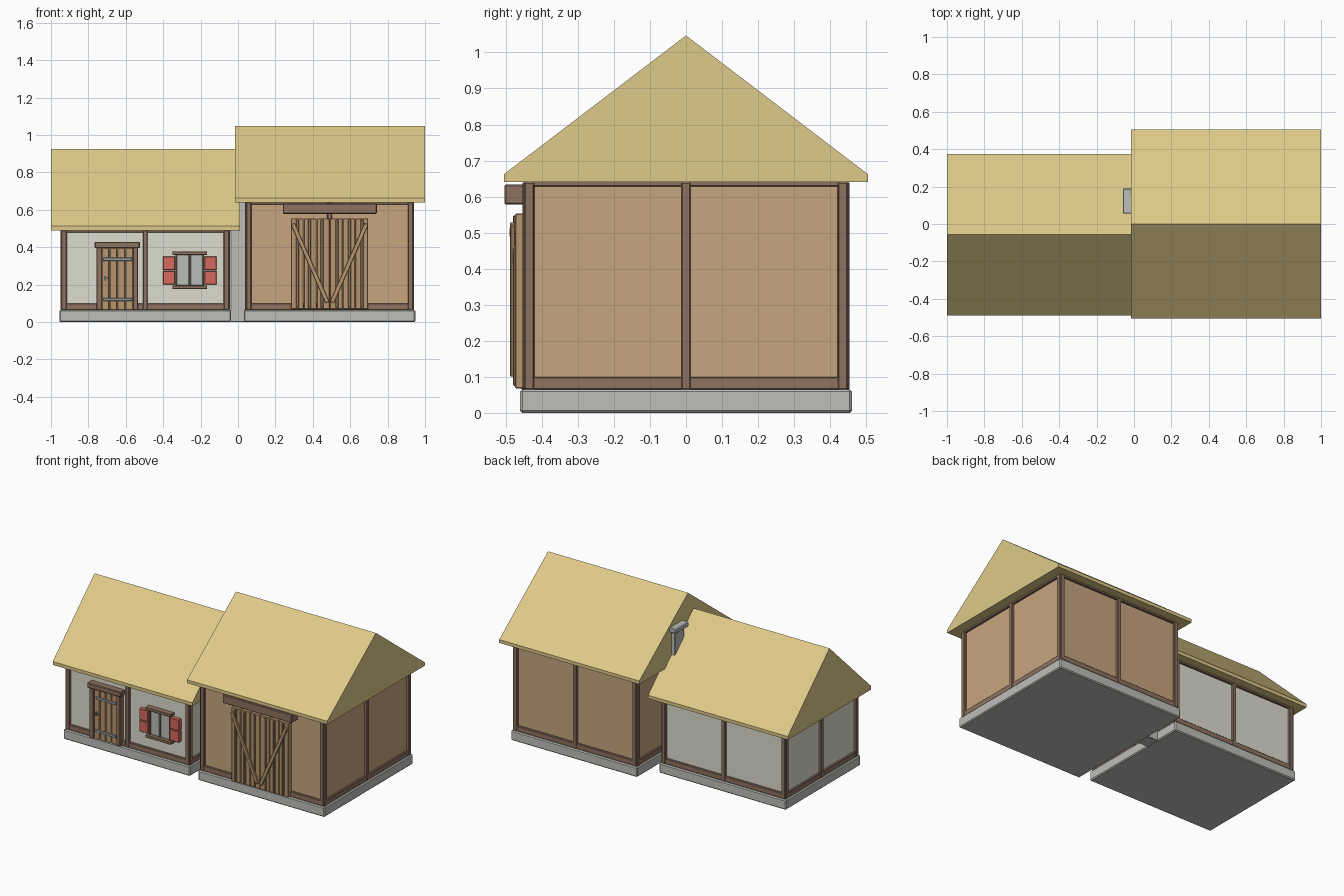
import bpy, bmesh, math
from mathutils import Matrix, Vector

if "Cube" in bpy.data.objects:
    bpy.data.objects.remove(bpy.data.objects["Cube"])


def colour(name, r, g, b):
    lin = [((c / 255 + 0.055) / 1.055) ** 2.4 for c in (r, g, b)]
    m = bpy.data.materials.new(name)
    m.diffuse_color = (*lin, 1)
    m.use_nodes = True
    m.node_tree.nodes["Principled BSDF"].inputs["Base Color"].default_value = m.diffuse_color
    return m


THATCH = colour("thatch", 222, 202, 137)
TIMBER = colour("timber_brown", 141, 114, 96)
CLAY = colour("tan_wall", 198, 165, 128)
PLASTER = colour("pale_plaster", 222, 220, 206)
STONE = colour("grey_stone", 190, 190, 186)
PLANK = colour("plank_wood", 184, 150, 110)
RED = colour("shutter_red", 214, 104, 94)
GLASS = colour("window_grey", 186, 191, 186)
IRON = colour("hinge_grey", 150, 152, 152)


def finish(bm, name, mat, bevel=0):
    bmesh.ops.recalc_face_normals(bm, faces=bm.faces)
    me = bpy.data.meshes.new(name)
    bm.to_mesh(me)
    bm.free()
    me.materials.append(mat)
    ob = bpy.data.objects.new(name, me)
    bpy.context.collection.objects.link(ob)
    if bevel:
        mod = ob.modifiers.new("bevel", 'BEVEL')
        mod.width, mod.segments = bevel, 1
    return ob


def add_box(bm, x0, x1, y0, y1, z0, z1):
    mat = (Matrix.Translation(((x0 + x1) / 2, (y0 + y1) / 2, (z0 + z1) / 2))
           @ Matrix.Diagonal((x1 - x0, y1 - y0, z1 - z0, 1)))
    bmesh.ops.create_cube(bm, size=1, matrix=mat)


def boxes(name, mat, dims, bevel=0.003):
    bm = bmesh.new()
    for d in dims:
        add_box(bm, *d)
    return finish(bm, name, mat, bevel)


def roof(name, x0, x1, yc, half, eave, lip, ridge):
    bm = bmesh.new()
    prof = [(-half, eave), (half, eave), (half, lip), (0, ridge), (-half, lip)]
    ends = [[bm.verts.new((x, yc + y, z)) for y, z in prof] for x in (x0, x1)]
    for e in ends:
        bm.faces.new(e)
    for i in range(5):
        j = (i + 1) % 5
        bm.faces.new((ends[0][i], ends[0][j], ends[1][j], ends[1][i]))
    finish(bm, name, THATCH)


def timber_frame(name, cx, cy, hx, hy, top):
    """Framed panel on each of the four walls: corner posts, middle post, sill, top rail."""
    bm = bmesh.new()
    for k in range(4):
        along, out = (hx, hy) if k % 2 == 0 else (hy, hx)
        a = along - 0.012
        y0, y1 = -out + 0.006, -out + 0.04
        part = bmesh.new()
        for p0, p1 in ((-a, -a + 0.027), (-0.013, 0.013), (a - 0.027, a)):
            add_box(part, p0, p1, y0, y1, 0.065, top)
        add_box(part, -a + 0.003, a - 0.003, y0 + 0.003, y1, 0.065, 0.1)
        add_box(part, -a + 0.003, a - 0.003, y0 + 0.003, y1, top - 0.012, top + 0.01)
        bmesh.ops.transform(part, verts=part.verts, matrix=Matrix.Translation((cx, cy, 0))
                            @ Matrix.Rotation(k * math.pi / 2, 4, 'Z'))
        tmp = bpy.data.meshes.new("tmp")
        part.to_mesh(tmp)
        part.free()
        bm.from_mesh(tmp)
        bpy.data.meshes.remove(tmp)
    finish(bm, name, TIMBER, 0.003)


def building(name, cx, cy, hx, hy, top, wall):
    boxes(name + "_base", STONE, [(cx - hx, cx + hx, cy - hy, cy + hy, 0, 0.065)], 0.006)
    w = 0.022
    boxes(name + "_walls", wall, [(cx - hx + w, cx + hx - w, cy - hy + w, cy + hy - w, 0.05, top + 0.01)], 0)
    timber_frame(name + "_frame", cx, cy, hx, hy, top)


# Barn and cottage shells
building("barn", 0.49, 0, 0.458, 0.46, 0.64, CLAY)
roof("barn_roof", -0.015, 1.0, 0, 0.505, 0.64, 0.662, 1.047)
building("cottage", -0.496, -0.057, 0.459, 0.388, 0.49, PLASTER)
roof("cottage_roof", -1.0, 0.012, -0.057, 0.432, 0.49, 0.512, 0.925)

# Chimney between the two buildings
boxes("chimney", STONE, [(-0.04, 0.04, 0.075, 0.17, 0, 0.87)])
boxes("chimney_cap", STONE, [(-0.06, 0.06, 0.055, 0.19, 0.86, 0.89)], 0.005)

# Barn door: planks, battens, V braces and lintel
n, x0, x1 = 6, 0.283, 0.697
step = (x1 - x0) / n
boxes("barn_door", PLANK, [(x0 + i * step + 0.001, x0 + (i + 1) * step - 0.001, -0.474, -0.43, 0.068, 0.553)
                           for i in range(n)])
boxes("barn_door_battens", TIMBER, [(0.49 + s * d - 0.008, 0.49 + s * d + 0.008, -0.48, -0.465, 0.075, 0.548)
                                    for s in (-1, 1) for d in (0.04, 0.107, 0.172)])
bm = bmesh.new()
for s in (-1, 1):
    a, b = Vector((0.49 + s * 0.197, -0.481, 0.525)), Vector((0.49 + s * 0.012, -0.481, 0.105))
    d = b - a
    rot = Matrix.Rotation(math.atan2(d.x, d.z), 4, 'Y')
    bmesh.ops.create_cube(bm, size=1, matrix=Matrix.Translation((a + b) / 2) @ rot
                          @ Matrix.Diagonal((0.022, 0.014, d.length, 1)))
finish(bm, "barn_door_braces", PLANK, 0.002)
boxes("barn_lintel", TIMBER, [(0.24, 0.742, -0.504, -0.44, 0.578, 0.633)], 0.004)

# Cottage door: planks, jambs, lintel, hinges and handle
n, x0, x1 = 4, -0.73, -0.56
step = (x1 - x0) / n
boxes("cottage_door", PLANK, [(x0 + i * step + 0.0015, x0 + (i + 1) * step - 0.0015, -0.448, -0.41, 0.065, 0.395)
                              for i in range(n)])
boxes("door_jambs", TIMBER, [(-0.757, -0.728, -0.458, -0.41, 0.065, 0.4),
                             (-0.562, -0.535, -0.458, -0.41, 0.065, 0.4)])
boxes("door_lintel", TIMBER, [(-0.767, -0.524, -0.467, -0.41, 0.395, 0.428)], 0.004)
boxes("door_hinges", IRON, [(-0.722, -0.568, -0.453, -0.44, z, z + 0.017) for z in (0.112, 0.327)], 0.002)
boxes("door_handle", IRON, [(-0.715, -0.706, -0.46, -0.44, 0.222, 0.245),
                            (-0.715, -0.69, -0.46, -0.454, 0.232, 0.238)], 0)

# Cottage window: panes, frame, sill and header, shutters
wx = -0.258
boxes("window_panes", GLASS, [(wx - 0.07, wx - 0.004, -0.438, -0.41, 0.195, 0.36),
                              (wx + 0.004, wx + 0.07, -0.438, -0.41, 0.195, 0.36)])
boxes("window_frame", TIMBER, [(wx - 0.093, wx + 0.093, -0.46, -0.41, 0.177, 0.195),
                               (wx - 0.093, wx + 0.093, -0.46, -0.41, 0.358, 0.376),
                               (wx - 0.004, wx + 0.004, -0.442, -0.41, 0.195, 0.36),
                               (wx - 0.077, wx - 0.068, -0.447, -0.41, 0.195, 0.36),
                               (wx + 0.068, wx + 0.077, -0.447, -0.41, 0.195, 0.36)], 0.002)
boxes("shutters", RED, [(wx + s * 0.111 - 0.033, wx + s * 0.111 + 0.033, -0.45, -0.41, z, z + 0.073)
                        for s in (-1, 1) for z in (0.2, 0.277)])
